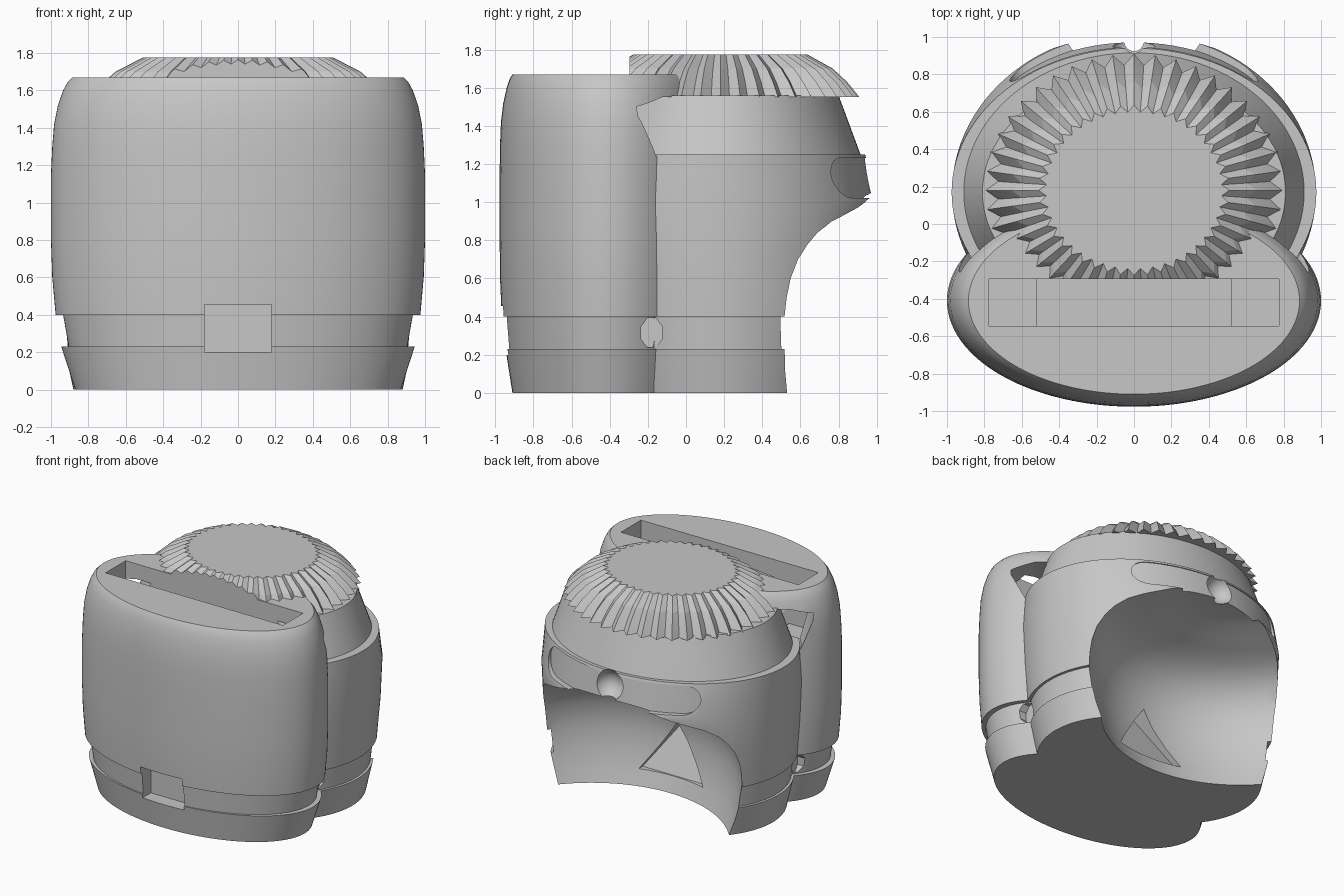
import bpy, bmesh, math
from mathutils import Vector

cube = bpy.data.objects.get("Cube")
if cube:
    bpy.data.objects.remove(cube, do_unlink=True)

grey = bpy.data.materials.new("plain_grey")
grey.use_nodes = True
grey.diffuse_color = (0.57, 0.57, 0.57, 1)
grey.node_tree.nodes["Principled BSDF"].inputs["Base Color"].default_value = (0.57, 0.57, 0.57, 1)

REAR_Y, TANK_Y = 0.17, -0.41
cutters = []


def finish(name, bm, cutter=False):
    bmesh.ops.recalc_face_normals(bm, faces=bm.faces)
    mesh = bpy.data.meshes.new(name)
    bm.to_mesh(mesh)
    bm.free()
    mesh.materials.append(grey)
    ob = bpy.data.objects.new(name, mesh)
    bpy.context.collection.objects.link(ob)
    if cutter:
        ob.hide_render = True
        cutters.append(ob)
    return ob


def loft(name, rings, cy, n=112, tooth=0.0, cutter=False):
    """Stack of ellipses (z, rx, ry); tooth pulls every other point inwards."""
    bm = bmesh.new()
    loops = []
    for z, rx, ry in rings:
        loop = []
        for i in range(n):
            a = math.tau * i / n
            k = 1 - tooth * (i % 2)
            loop.append(bm.verts.new((rx * k * math.cos(a), cy + ry * k * math.sin(a), z)))
        loops.append(loop)
    for lo, hi in zip(loops, loops[1:]):
        for i in range(n):
            j = (i + 1) % n
            bm.faces.new((lo[i], lo[j], hi[j], hi[i]))
    bm.faces.new(loops[0])
    bm.faces.new(loops[-1])
    return finish(name, bm, cutter)


def prism(name, outline, direction):
    """Cutter: a flat outline pushed along a direction."""
    bm = bmesh.new()
    face = bm.faces.new([bm.verts.new(p) for p in outline])
    out = bmesh.ops.extrude_face_region(bm, geom=[face])
    verts = [g for g in out["geom"] if isinstance(g, bmesh.types.BMVert)]
    bmesh.ops.translate(bm, verts=verts, vec=Vector(direction))
    return finish(name, bm, True)


def combine(ob, other, operation="DIFFERENCE"):
    mod = ob.modifiers.new("cut", "BOOLEAN")
    mod.operation, mod.object, mod.solver = operation, other, "EXACT"
    bpy.context.view_layer.objects.active = ob
    bpy.ops.object.modifier_apply(modifier=mod.name)


# Front tank: flared base, recessed waist, rounded shoulders
body = loft("body", [
    (0, .87, .5), (.23, .945, .536), (.23, .905, .527), (.4, .935, .54),
    (.4, .975, .556), (.6, .993, .565), (.8, 1, .567), (1.15, 1, .567), (1.3, .993, .565),
    (1.42, .983, .56), (1.52, .963, .548), (1.6, .935, .53), (1.645, .91, .515),
    (1.67, .885, .5)], TANK_Y)

# Rear drum, bulging backwards below its rim, and its sloping neck
drum = loft("drum", [
    (0, .88, .68), (.23, .93, .74), (.23, .91, .72), (.4, .925, .75),
    (.4, .945, .8), (.7, .963, .84), (1.0, .973, .86), (1.25, .975, .77)], REAR_Y)
neck = loft("neck", [(1.2, .92, .76), (1.25, .91, .745), (1.56, .81, .63)], REAR_Y)

# Long pocket with round ends in the back of the drum, holding a slimmer band
pocket = []
for side in (1, -1):
    for i in range(13):
        a = math.pi * (i / 12 - .5)
        pocket.append((side * (.56 + .105 * math.cos(a)), .4, 1.127 + side * .105 * math.sin(a)))
combine(drum, prism("pocket_cutter", pocket, (0, 1, 0)))
band = loft("band", [(1.01, .96, .808), (1.24, .96, .768)], REAR_Y)

# Clearance channel around the neck, taken out of the tank
channel = loft("channel_cutter", [
    (1.24, .975, .8), (1.45, 1.07, .87), (1.5, 1.07, .87), (1.55, .89, .72)],
    REAR_Y, cutter=True)
combine(body, channel)
for part in (drum, band, neck):
    combine(body, part, "UNION")
    cutters.append(part)

# Ribbed cap with a flat top
cap = loft("ribbed_cap", [
    (1.55, .8, .73), (1.63, .735, .665), (1.7, .655, .59), (1.775, .51, .455)],
    .18, n=88, tooth=.08)

# Long top slot with shallower ends
slot = prism("slot_cutter", [
    (-.775, -.545, 1.9), (-.775, -.545, 1.2), (-.52, -.545, 1.2), (-.52, -.545, .9),
    (.52, -.545, .9), (.52, -.545, 1.2), (.775, -.545, 1.2), (.775, -.545, 1.9)], (0, .25, 0))
combine(body, slot)
combine(cap, slot)

# Domed hollow in the lower back
combine(body, loft("hollow_cutter", [
    (-.1, .96, .96), (0, .99, .99), (.12, 1.03, 1.03), (.25, 1.06, 1.06), (.4, 1.08, 1.08),
    (.5, 1.075, 1.075), (.6, 1.06, 1.06), (.7, 1.025, 1.025), (.78, .97, .97),
    (.84, .91, .91), (.9, .81, .81), (.94, .69, .69), (.975, .57, .57), (1.01, .47, .47),
    (1.035, .35, .35), (1.05, .2, .2)], 1.18, cutter=True))

# Triangular recess inside the hollow, deepest at its peak
combine(body, prism("recess_cutter", [
    (-.28, .14, .12), (.28, .14, .12), (0, -.04, .53)], (0, .45, 0)))

# Rectangular window at the front of the waist
combine(body, prism("window_cutter", [
    (-.18, -1.1, .2), (.18, -1.1, .2), (.18, -1.1, .455), (-.18, -1.1, .455)], (0, .27, 0)))

# Eight-sided notches where the waists meet
for side in (-1, 1):
    ring = [(side * .81, -.18 + .06 * math.cos(a), .315 + .083 * math.sin(a))
            for a in (math.tau * (i + .5) / 8 for i in range(8))]
    combine(body, prism("notch_cutter", ring, (side * .4, 0, 0)))

# Round bite in the middle of the back rim
bm = bmesh.new()
bmesh.ops.create_uvsphere(bm, u_segments=32, v_segments=16, radius=.115)
bmesh.ops.translate(bm, verts=bm.verts, vec=Vector((0, .97, 1.15)))
combine(body, finish("bite_cutter", bm, True))

for ob in cutters:
    bpy.data.objects.remove(ob, do_unlink=True)

# Smooth walls with crisp edges
for ob, angle in ((body, 25), (cap, 12)):
    bpy.ops.object.select_all(action="DESELECT")
    ob.select_set(True)
    bpy.context.view_layer.objects.active = ob
    bpy.ops.object.shade_smooth_by_angle(angle=math.radians(angle))
